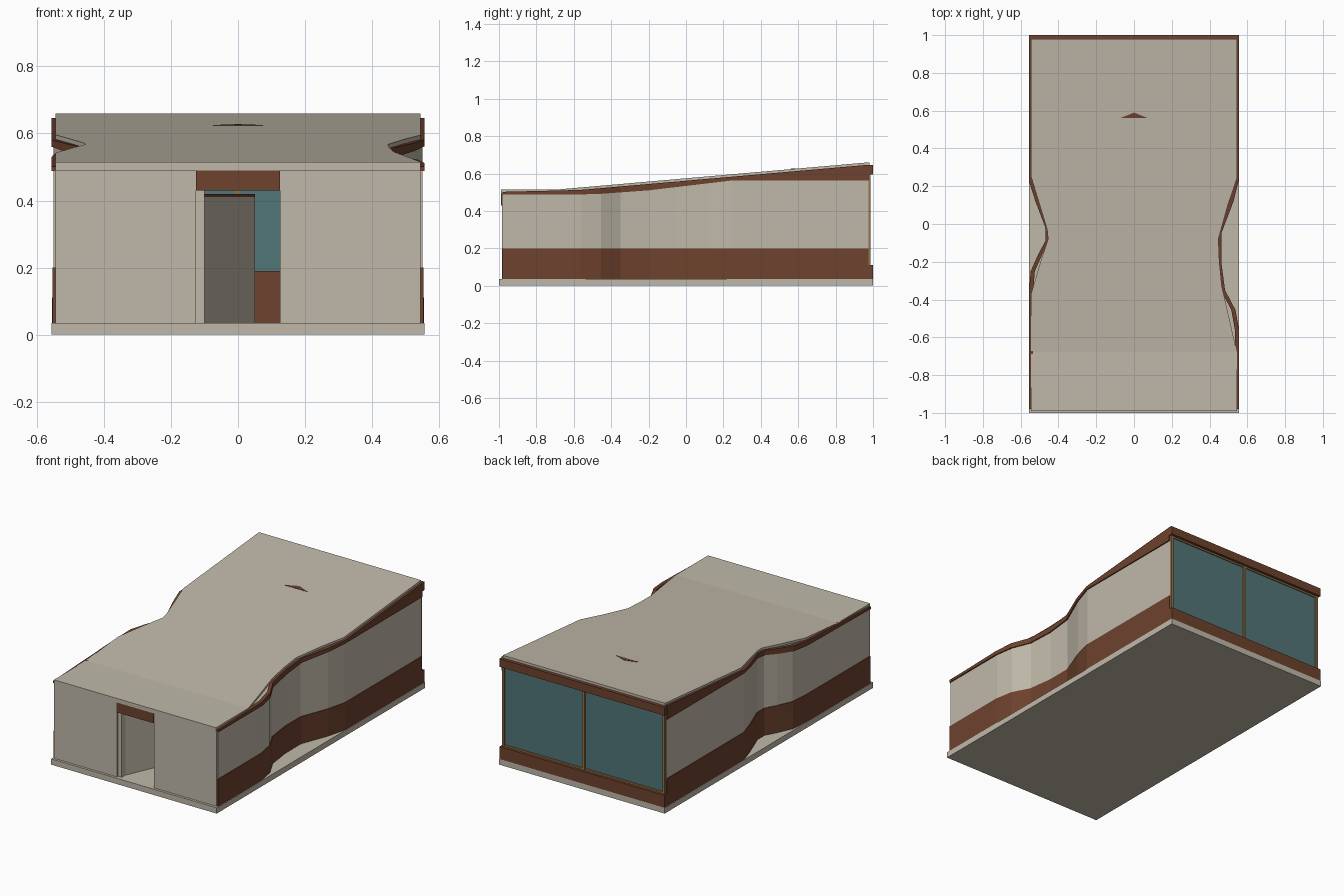
import bpy
import bmesh

cube = bpy.data.objects.get("Cube")
if cube:
    bpy.data.objects.remove(cube, do_unlink=True)


def material(name, color):
    m = bpy.data.materials.new(name)
    m.use_nodes = True
    m.diffuse_color = (*color, 1)
    m.node_tree.nodes["Principled BSDF"].inputs["Base Color"].default_value = (*color, 1)
    return m


PLASTER = material("beige_plaster", (0.53, 0.485, 0.40))
BROWN = material("brown_wood", (0.155, 0.054, 0.026))
GLASS = material("teal_glass", (0.085, 0.18, 0.19))
TAN = material("tan_frame", (0.30, 0.17, 0.065))


def finish(name, bm, mat):
    bmesh.ops.recalc_face_normals(bm, faces=bm.faces)
    mesh = bpy.data.meshes.new(name)
    bm.to_mesh(mesh)
    bm.free()
    mesh.materials.append(mat)
    obj = bpy.data.objects.new(name, mesh)
    bpy.context.scene.collection.objects.link(obj)
    return obj


def sweep(name, sections, mat):
    """Skin a row of four-cornered sections and cap both ends."""
    bm = bmesh.new()
    rings = [[bm.verts.new(p) for p in s] for s in sections]
    for a, b in zip(rings, rings[1:]):
        for i in range(4):
            j = (i + 1) % 4
            bm.faces.new((a[i], a[j], b[j], b[i]))
    bm.faces.new(rings[0])
    bm.faces.new(rings[-1])
    return finish(name, bm, mat)


def box(name, x0, x1, y0, y1, z0, z1, mat):
    ring = [(x0, z0), (x1, z0), (x1, z1), (x0, z1)]
    return sweep(name, [[(x, y, z) for x, z in ring] for y in (y0, y1)], mat)


def lerp(points, t):
    """Piecewise linear lookup in a list of (t, value)."""
    if t <= points[0][0]:
        return points[0][1]
    for (a, va), (b, vb) in zip(points, points[1:]):
        if t <= b:
            return va + (vb - va) * (t - a) / (b - a)
    return points[-1][1]


ROOF_TOP = [(-0.68, 0.515), (0.98, 0.66)]
WALL_TOP = [(-0.5, 0.488), (-0.2, 0.51), (0.24, 0.562)]
SHEET = 0.015

# Outlines as (y, x): outer wall line and roof edge on each side
WALLS = {
    "left": [(-0.98, 0.55), (-0.565, 0.55), (-0.455, 0.53), (-0.35, 0.475),
             (-0.2, 0.455), (-0.05, 0.455), (0.12, 0.52), (0.24, 0.55), (0.975, 0.55)],
    "right": [(-0.98, -0.55), (-0.37, -0.55), (-0.25, -0.54), (-0.16, -0.5),
              (-0.09, -0.462), (-0.02, -0.462), (0.12, -0.515), (0.23, -0.55), (0.975, -0.55)],
}
EDGE_L = [(-0.68, 0.545), (-0.48, 0.5), (-0.33, 0.465), (-0.2, 0.452),
          (-0.08, 0.447), (0.1, 0.497), (0.24, 0.545)]
EDGE_R = [(-0.37, -0.545), (-0.2, -0.495), (-0.08, -0.455),
          (-0.03, -0.46), (0.12, -0.505), (0.25, -0.545)]

# Base slab
box("base_slab", -0.557, 0.557, -1, 1, 0, 0.035, PLASTER)

# Roof sheet with waisted edges
stations = sorted({-0.99, 0.98} | {y for y, x in EDGE_L + EDGE_R})
sections = []
for y in stations:
    xl, xr, z = lerp(EDGE_L, y), lerp(EDGE_R, y), lerp(ROOF_TOP, y)
    sections.append([(xr, y, z - SHEET), (xl, y, z - SHEET), (xl, y, z), (xr, y, z)])
sweep("roof", sections, PLASTER)
box("roof_fascia", -0.545, 0.545, -0.99, -0.97, 0.49, 0.512, PLASTER)


# Curved side walls: low band, plaster field, upper band under the roof
def wall(name, path, out, z0, z1, mat):
    rows = []
    for y, x in path:
        s = 1 if x > 0 else -1
        xo, xi = x + s * out, x - s * 0.015
        rows.append([(xi, y, z0(y)), (xo, y, z0(y)), (xo, y, z1(y)), (xi, y, z1(y))])
    sweep(name, rows, mat)


for side, path in WALLS.items():
    wall(side + "_low_band", path, 0.004, lambda y: 0.035, lambda y: 0.2, BROWN)
    wall(side + "_wall", path, 0, lambda y: 0.2, lambda y: lerp(WALL_TOP, y), PLASTER)
    wall(side + "_upper_band", path, 0.007, lambda y: lerp(WALL_TOP, y),
         lambda y: lerp(ROOF_TOP, y) - SHEET + 0.002, BROWN)

# Front wall with doorway
for side, s in (("left", 1), ("right", -1)):
    x0, x1 = sorted((s * 0.125, s * 0.545))
    box("front_wall_" + side, x0, x1, -0.985, -0.965, 0.035, 0.49, PLASTER)
box("door_lintel", -0.125, 0.125, -0.99, -0.965, 0.43, 0.49, BROWN)
box("door_jamb", -0.125, -0.1, -0.975, -0.94, 0.035, 0.43, PLASTER)


# Slanted partition behind the doorway, with a wooden cap
def partition(name, z0, z1, mat):
    ends = []
    for x, y in ((-0.1, -0.94), (0.05, -0.6)):
        ends.append([(x - 0.015, y, z0), (x, y, z0), (x, y, z1), (x - 0.015, y, z1)])
    sweep(name, ends, mat)


partition("partition", 0.035, 0.41, PLASTER)
partition("partition_cap", 0.41, 0.42, BROWN)

# Low cabinet inside
box("cabinet", 0.03, 0.3, 0.3, 0.5, 0.035, 0.19, BROWN)

# Glazed back wall
box("back_sill", -0.555, 0.555, 0.975, 1, 0.035, 0.11, BROWN)
box("back_beam", -0.555, 0.555, 0.975, 1, 0.595, 0.645, BROWN)
box("back_glass", -0.54, 0.54, 0.972, 0.978, 0.11, 0.6, GLASS)
for name, x in (("left", 0.54), ("middle", 0), ("right", -0.54)):
    box("window_post_" + name, x - 0.008, x + 0.008, 0.968, 0.987, 0.11, 0.597, TAN)
for name, z in (("bottom", 0.11), ("top", 0.585)):
    box("window_rail_" + name, -0.54, 0.54, 0.97, 0.984, z, z + 0.01, TAN)

# Triangular wooden tip poking through the roof
bm = bmesh.new()
corners = [(-0.075, 0.56), (0.075, 0.56), (0, 0.59)]
low = [bm.verts.new((x, y, lerp(ROOF_TOP, y) - 0.03)) for x, y in corners]
top = [bm.verts.new((x, y, lerp(ROOF_TOP, y) + 0.002)) for x, y in corners]
bm.faces.new(low)
bm.faces.new(top)
for i in range(3):
    j = (i + 1) % 3
    bm.faces.new((low[i], low[j], top[j], top[i]))
finish("roof_tip", bm, BROWN)
